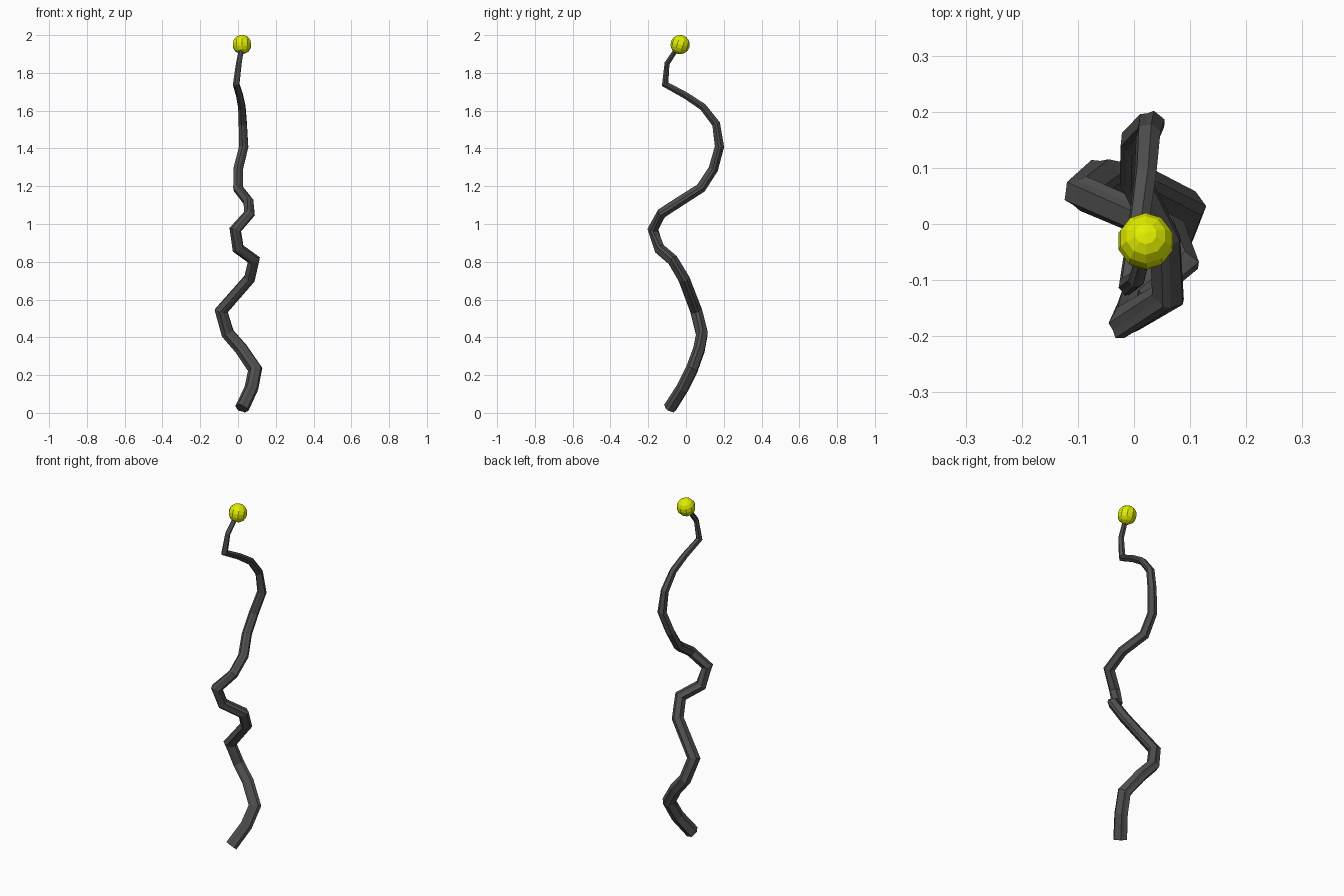
import bpy, bmesh, math
from mathutils import Vector

if "Cube" in bpy.data.objects:
    bpy.data.objects.remove(bpy.data.objects["Cube"])


def material(name, colour):
    m = bpy.data.materials.new(name)
    m.diffuse_color = (*colour, 1)
    m.use_nodes = True
    m.node_tree.nodes["Principled BSDF"].inputs["Base Color"].default_value = m.diffuse_color
    return m


# Centreline of the wavy stem, bottom to top: x, y, z
PATH = [Vector(p) for p in (
    (.02, -.087, .024), (.07, -.02, .13), (.09, .03, .23), (.015, .07, .34),
    (-.055, .085, .42), (-.09, .055, .54),
    (.06, -.01, .71), (.083, -.07, .81), (.0, -.14, .87), (-.015, -.175, .97),
    (.06, -.13, 1.055), (.055, -.03, 1.12), (0, .08, 1.19), (0, .145, 1.29),
    (.03, .178, 1.41), (.025, .16, 1.53), (.02, .09, 1.62), (.008, 0, 1.68),
    (-.01, -.11, 1.74), (.004, -.10, 1.85), (.02, -.04, 1.94))]
# Irregular fluted cross-section, as radius factors
FLUTES = (1.08, .9, 1.0, .84, 1.1, .92, 1.04, .86, 1.06, .95, .82, 1.02)


def build_stem():
    bm = bmesh.new()
    n, last = len(FLUTES), len(PATH) - 1
    ref = Vector((1, 0, 0))
    rings = []
    for i, p in enumerate(PATH):
        d_in = (p - PATH[max(i - 1, 0)]).normalized() if i else Vector()
        d_out = (PATH[min(i + 1, last)] - p).normalized() if i < last else Vector()
        tangent = (d_in + d_out).normalized()
        u = (ref - tangent * ref.dot(tangent)).normalized()
        v = tangent.cross(u)
        ref = u
        radius = .036 - .012 * min(p.z / 1.4, 1) - .012 * max((p.z - 1.4) / .55, 0)
        ring = []
        # mitre: widen the ring along the bend so the tube keeps its thickness
        bend = d_out - d_in if 0 < i < last else Vector()
        stretch = min(2 / max((d_in + d_out).length, .1), 1.4) - 1 if 0 < i < last else 0
        axis = bend.normalized()
        for k, f in enumerate(FLUTES):
            a = math.tau * k / n
            off = radius * f * (u * math.cos(a) + v * math.sin(a))
            ring.append(bm.verts.new(p + off + axis * off.dot(axis) * stretch))
        rings.append(ring)
    for a, b in zip(rings, rings[1:]):
        for k in range(n):
            j = (k + 1) % n
            bm.faces.new((a[k], a[j], b[j], b[k]))
    bm.faces.new(rings[0][::-1])
    bm.faces.new(rings[-1])
    mesh = bpy.data.meshes.new("stem")
    bm.to_mesh(mesh)
    bm.free()
    mesh.materials.append(material("charcoal", (.08, .08, .08)))
    stem = bpy.data.objects.new("stem", mesh)
    bpy.context.collection.objects.link(stem)


build_stem()

# Faceted ball on the tip, tilted along the stem's end
bpy.ops.mesh.primitive_uv_sphere_add(segments=10, ring_count=8, radius=.051,
                                     location=(.021, -.031, 1.95),
                                     rotation=(math.radians(-17), 0, 0))
ball = bpy.context.object
ball.name = "tip_ball"
ball.data.materials.append(material("yellow", (.75, .85, 0)))
